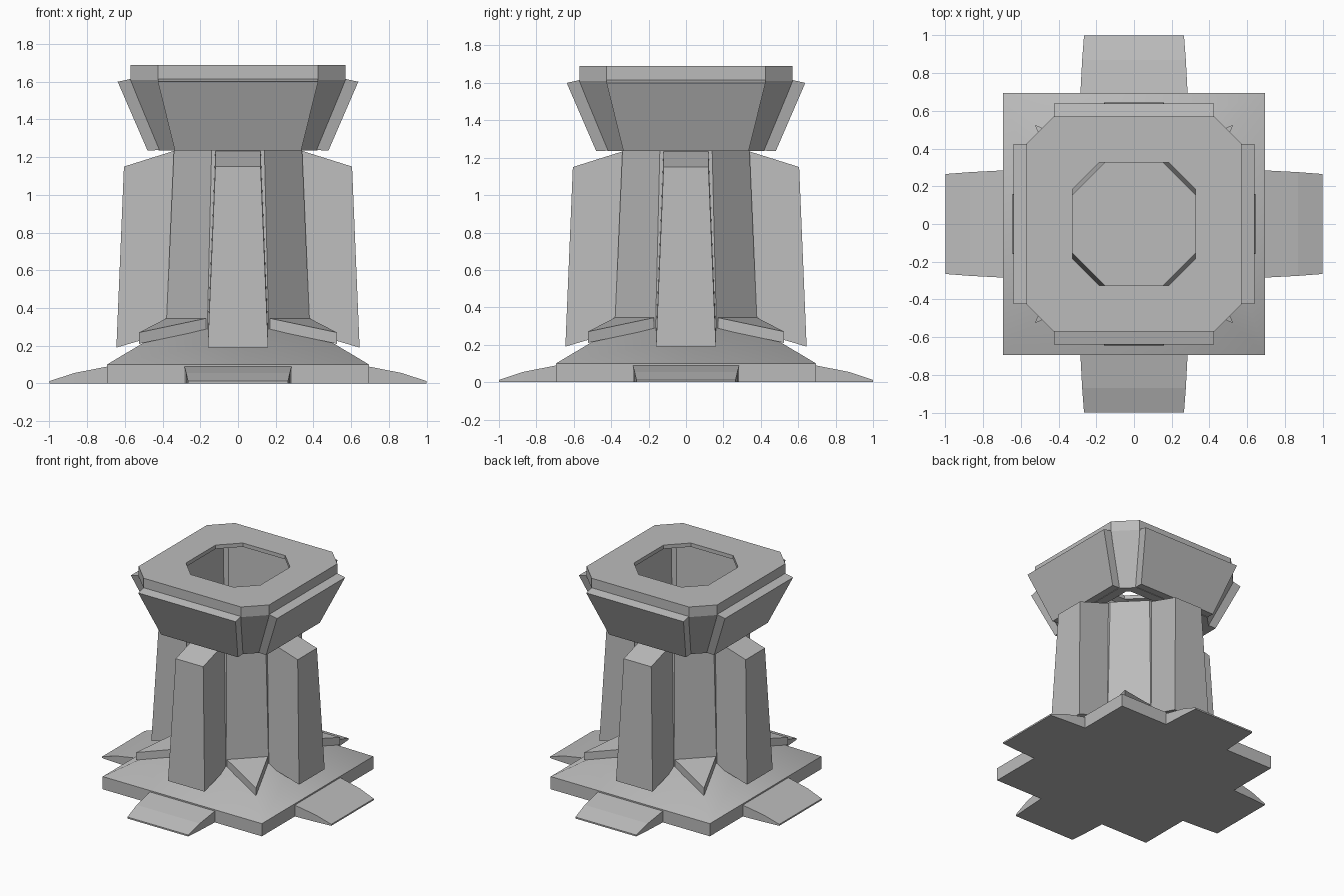
import bpy, bmesh, math
from mathutils import Matrix, Vector

cube = bpy.data.objects.get("Cube")
if cube:
    bpy.data.objects.remove(cube, do_unlink=True)

GREY = (0.5, 0.5, 0.5, 1)
stone = bpy.data.materials.new("grey_stone")
stone.use_nodes = True
stone.diffuse_color = GREY
stone.node_tree.nodes["Principled BSDF"].inputs["Base Color"].default_value = GREY


def octagon(half, corner, z):
    """Ring of a square with cut corners."""
    pts = []
    for k in range(4):
        turn = Matrix.Rotation(k * math.pi / 2, 3, 'Z')
        pts += [turn @ Vector((half, -corner, z)), turn @ Vector((half, corner, z))]
    return pts


def square(half, z):
    return [Vector((half * x, half * y, z)) for x, y in ((1, -1), (1, 1), (-1, 1), (-1, -1))]


def loft(name, rings, closed=False, copies=1, smooth=0):
    """Skin a stack of rings; closed joins last to first, copies repeat about z."""
    bm = bmesh.new()
    for k in range(copies):
        turn = Matrix.Rotation(k * math.pi / 2, 3, 'Z')
        vs = [[bm.verts.new(turn @ Vector(p)) for p in ring] for ring in rings]
        n = len(vs[0])
        pairs = list(zip(vs, vs[1:])) + ([(vs[-1], vs[0])] if closed else [])
        for a, b in pairs:
            for i in range(n):
                j = (i + 1) % n
                bm.faces.new((a[i], a[j], b[j], b[i]))
        if not closed:
            bm.faces.new(vs[0][::-1])
            bm.faces.new(vs[-1])
    bmesh.ops.recalc_face_normals(bm, faces=bm.faces[:])
    mesh = bpy.data.meshes.new(name)
    bm.to_mesh(mesh)
    bm.free()
    mesh.materials.append(stone)
    obj = bpy.data.objects.new(name, mesh)
    bpy.context.collection.objects.link(obj)
    if smooth:
        bpy.ops.object.select_all(action='DESELECT')
        obj.select_set(True)
        bpy.context.view_layer.objects.active = obj
        bpy.ops.object.shade_smooth_by_angle(angle=math.radians(smooth))
    return obj


def bar(w, y, z):
    """Edge across the front, as two points."""
    return [(-w, y, z), (w, y, z)]


# Stepped base with sloping top
loft("base", [square(0.695, 0), square(0.695, 0.1), square(0.36, 0.3)], smooth=50)

# Ramp feet on the four sides
loft("ramp_feet", [
    bar(0.285, -0.68, 0) + bar(0.285, -0.68, 0.092)[::-1],
    bar(0.275, -0.87, 0) + bar(0.275, -0.87, 0.055)[::-1],
    bar(0.265, -1.0, 0) + bar(0.265, -1.0, 0.012)[::-1]], copies=4)

# Tapered eight-sided column
loft("column", [octagon(0.385, 0.165, 0.2), octagon(0.34, 0.14, 1.235)])

# Four leaning buttresses with sloped tops
loft("buttresses", [
    bar(0.16, -0.645, 0.19) + bar(0.16, -0.34, 0.28)[::-1],
    bar(0.12, -0.605, 1.15) + bar(0.12, -0.325, 1.238)[::-1]], copies=4)

# Pointed corner wedges lying on the base
tri = [(0.38, 0.17, 0.345), (0.525, 0.525, 0.27), (0.17, 0.38, 0.345)]
loft("corner_wedges", [[(x, y, z - 0.06) for x, y, z in tri], tri], copies=4)

# Hollow flared head, with a lip around the opening
loft("head", [
    octagon(0.42, 0.33, 1.235), octagon(0.57, 0.425, 1.61), octagon(0.57, 0.425, 1.69),
    octagon(0.325, 0.185, 1.69), octagon(0.325, 0.185, 1.66),
    octagon(0.37, 0.345, 1.64), octagon(0.35, 0.325, 1.235)], closed=True)

# Cladding panels on the head
loft("head_panels", [
    bar(0.335, -0.48, 1.235) + bar(0.335, -0.41, 1.238)[::-1],
    bar(0.425, -0.638, 1.6) + bar(0.425, -0.56, 1.617)[::-1]], copies=4)
